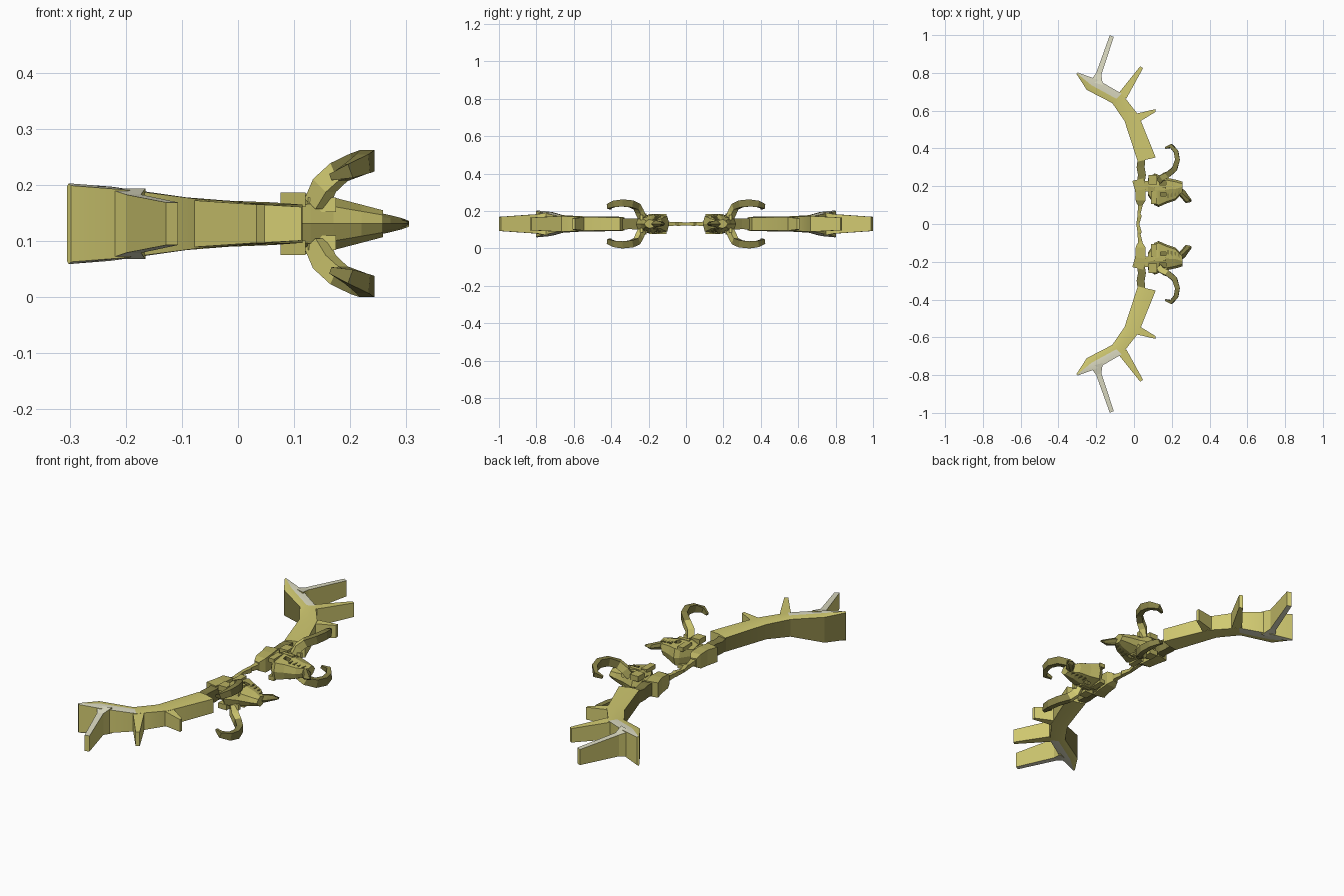
import bpy, bmesh
from math import radians
from mathutils import Vector

old = bpy.data.objects.get("Cube")
if old:
    bpy.data.objects.remove(old, do_unlink=True)

MID = 0.131  # height of the horizontal symmetry plane


def material(name, rgb):
    m = bpy.data.materials.new(name)
    m.use_nodes = True
    col = (*rgb, 1)
    m.diffuse_color = col
    m.node_tree.nodes["Principled BSDF"].inputs["Base Color"].default_value = col
    return m


PALETTE = [material("pale olive bone", (0.64, 0.59, 0.165)),
           material("olive bone", (0.48, 0.44, 0.12)),
           material("dark olive horn", (0.23, 0.21, 0.06)),
           material("worn grey", (0.72, 0.71, 0.54))]
PALE, OLIVE, DARK, GREY = range(4)


def loft(name, rings, side, paint, smooth=False):
    """Skin closed rings; paint(k, i) picks a colour; side = -1 mirrors front to back."""
    bm = bmesh.new()
    loops = [[bm.verts.new((x, y * side, z + MID)) for x, y, z in r] for r in rings]
    n = len(loops[0])
    for k, (a, b) in enumerate(zip(loops, loops[1:])):
        for i in range(n):
            j = (i + 1) % n
            bm.faces.new((a[i], a[j], b[j], b[i])).material_index = paint(k, i)
    bm.faces.new(loops[0]).material_index = paint(0, -1)
    bm.faces.new(loops[-1]).material_index = paint(len(loops) - 2, -1)
    bmesh.ops.recalc_face_normals(bm, faces=bm.faces)
    me = bpy.data.meshes.new(name)
    bm.to_mesh(me)
    bm.free()
    for m in PALETTE:
        me.materials.append(m)
    ob = bpy.data.objects.new(name, me)
    bpy.context.collection.objects.link(ob)
    if smooth:
        bpy.ops.object.select_all(action="DESELECT")
        bpy.context.view_layer.objects.active = ob
        ob.select_set(True)
        bpy.ops.object.shade_smooth_by_angle(angle=radians(25))
    return ob


def plain(colour):
    return lambda k, i: colour


def slab(p, q, h):
    """Upright rectangle ring between plan points p and q."""
    return [(*p, h), (*q, h), (*q, -h), (*p, -h)]


def box(name, centre, size, side, colour):
    x, y, z = centre
    a, b, c = (s / 2 for s in size)
    return loft(name, [[(x + i * a, y + j * b, z + k * c)
                for j, k in ((-1, -1), (1, -1), (1, 1), (-1, 1))] for i in (-1, 1)],
                side, plain(colour))


def tube(name, path, side, paint):
    """Square tube along (x, y, z, half width in plan, half height)."""
    rings = []
    for i, (x, y, z, w, h) in enumerate(path):
        a, b = path[max(i - 1, 0)], path[min(i + 1, len(path) - 1)]
        t = (Vector(b[:3]) - Vector(a[:3])).normalized()
        s = t.cross(Vector((0, 0, 1))).normalized()
        u = s.cross(t)
        c = Vector((x, y, z))
        rings.append([c + s * w * i + u * h * j
                      for i, j in ((-1, -1), (1, -1), (1, 1), (-1, 1))])
    return loft(name, rings, side, paint)


def limb_paint(k, i):
    if i == 5:  # outer wall
        return DARK
    return GREY if k > 1 and i in (1, 3) else PALE


def limb(side, tag):
    # stations: outer edge, inner edge, outer half height, inner half height
    stations = (((0.02, 0.33), (0.115, 0.352), 0.034, 0.034),
                ((-0.05, 0.545), (0.025, 0.575), 0.036, 0.037),
                ((-0.115, 0.64), (-0.065, 0.69), 0.042, 0.043),
                ((-0.25, 0.71), (-0.195, 0.765), 0.062, 0.06),
                ((-0.305, 0.795), (-0.298, 0.802), 0.066, 0.068))
    rings = []
    for o, i, ho, hi in stations:
        o, i = Vector(o), Vector(i)
        m = o.lerp(i, 0.45)
        hm = max(ho, hi) + 0.004
        rings.append([(*o, ho), (*m, hm), (*i, hi), (*i, -hi), (*m, -hm), (*o, -ho)])
    loft(tag + "_limb", rings, side, limb_paint, smooth=True)
    # three antler prongs: rings of edge pair and half height
    prongs = ((((0.035, 0.545), (0.008, 0.583), 0.036), ((0.113, 0.593), (0.113, 0.608), 0.03)),
              (((-0.04, 0.665), (-0.085, 0.688), 0.042), ((0.048, 0.825), (0.033, 0.835), 0.034)),
              (((-0.165, 0.735), (-0.232, 0.755), 0.063), ((-0.173, 0.79), (-0.2, 0.8), 0.052),
               ((-0.107, 0.99), (-0.128, 1.0), 0.038)))
    for n, rings in enumerate(prongs):
        loft(f"{tag}_prong_{n + 1}", [slab(*r) for r in rings], side,
             lambda k, i: GREY if n == 2 and i in (0, 2) else PALE)


def grip(side, tag):
    # thin knotted handle, widening to the limb
    tube(tag + "_grip", [(0.02, 0, 0, 0.008, 0.007), (0.03, 0.045, 0, 0.011, 0.011),
                         (0.027, 0.055, 0, 0.008, 0.009), (0.033, 0.095, 0, 0.012, 0.012),
                         (0.033, 0.115, 0, 0.015, 0.022)], side, plain(OLIVE))
    tube(tag + "_grip_knot", [(0.03, 0.1, 0, 0.014, 0.02), (0.035, 0.125, 0, 0.026, 0.034),
                              (0.033, 0.18, 0, 0.027, 0.038), (0.02, 0.235, 0, 0.03, 0.036)],
         side, plain(OLIVE))
    tube(tag + "_grip_neck", [(0.035, 0.21, 0, 0.02, 0.03), (0.042, 0.26, 0, 0.021, 0.03),
                              (0.035, 0.3, 0, 0.021, 0.028), (0.04, 0.345, 0, 0.02, 0.03)],
         side, plain(DARK))
    box(tag + "_skull_mount", (0.068, 0.2, 0), (0.05, 0.055, 0.06), side, OLIVE)


def skull_ring(x, top, bottom, w):
    mid = bottom + (top - bottom) * 0.55
    half = [(top, 0), (top - 0.012, 0.65 * w), (mid, w), (bottom + 0.01, 0.75 * w), (bottom, 0)]
    return [(x, y, z) for y, z in half] + [(x, y, -z) for y, z in half[3:0:-1]]


def skull(side, tag):
    ob = loft(tag + "_skull", [skull_ring(*s) for s in (
        (0.075, 0.242, 0.15, 0.036), (0.108, 0.268, 0.1, 0.052), (0.13, 0.26, 0.09, 0.054),
        (0.17, 0.245, 0.108, 0.047), (0.22, 0.235, 0.125, 0.034),
        (0.258, 0.224, 0.165, 0.024))], side, plain(OLIVE))
    # dark eye socket and cheek hollow on both cheeks
    for x, y, a, b in ((0.152, 0.217, 0.036, 0.02), (0.155, 0.158, 0.03, 0.02)):
        for s in (1, -1):
            cutter = box("socket_cutter", (x, y, s * 0.05), (a, b, 0.05), side, DARK)
            cutter.hide_render = True
            mod = ob.modifiers.new("socket", "BOOLEAN")
            mod.operation = "DIFFERENCE"
            mod.solver = "EXACT"
            mod.object = cutter
            bpy.context.view_layer.objects.active = ob
            bpy.ops.object.modifier_apply(modifier=mod.name)
            bpy.data.objects.remove(cutter, do_unlink=True)
    loft(tag + "_beak", [skull_ring(*s) for s in (
        (0.24, 0.2, 0.15, 0.022), (0.272, 0.175, 0.112, 0.015),
        (0.292, 0.145, 0.113, 0.01), (0.305, 0.128, 0.12, 0.005))], side, plain(DARK))
    for s, name in ((1, "upper"), (-1, "lower")):
        pre = f"{tag}_{name}_"
        box(pre + "crest", (0.098, 0.235, s * 0.043), (0.045, 0.05, 0.026), side, OLIVE)
        box(pre + "brow", (0.15, 0.238, s * 0.034), (0.05, 0.014, 0.026), side, PALE)
        box(pre + "cheekbone", (0.14, 0.187, s * 0.045), (0.06, 0.018, 0.018), side, OLIVE)
        box(pre + "jaw_hinge", (0.105, 0.14, s * 0.043), (0.03, 0.07, 0.02), side, OLIVE)
        for n in range(4):
            box(f"{pre}tooth_{n + 1}", (0.18 + n * 0.019, 0.15 + n * 0.006, s * (0.036 - n * 0.005)),
                (0.009, 0.025, 0.01), side, DARK)
        # curled horn with a pale root
        tube(pre + "horn", [(x, y, s * z, w, h) for x, y, z, w, h in (
            (0.14, 0.235, 0.035, 0.016, 0.017), (0.154, 0.25, 0.068, 0.016, 0.018),
            (0.18, 0.262, 0.092, 0.015, 0.018), (0.215, 0.292, 0.107, 0.014, 0.019),
            (0.23, 0.34, 0.112, 0.013, 0.019), (0.223, 0.383, 0.107, 0.012, 0.017),
            (0.197, 0.413, 0.094, 0.01, 0.013), (0.166, 0.403, 0.083, 0.005, 0.006))],
            side, lambda k, i: PALE if k < 2 else DARK)


for side, tag in ((1, "back"), (-1, "front")):
    limb(side, tag)
    grip(side, tag)
    skull(side, tag)
